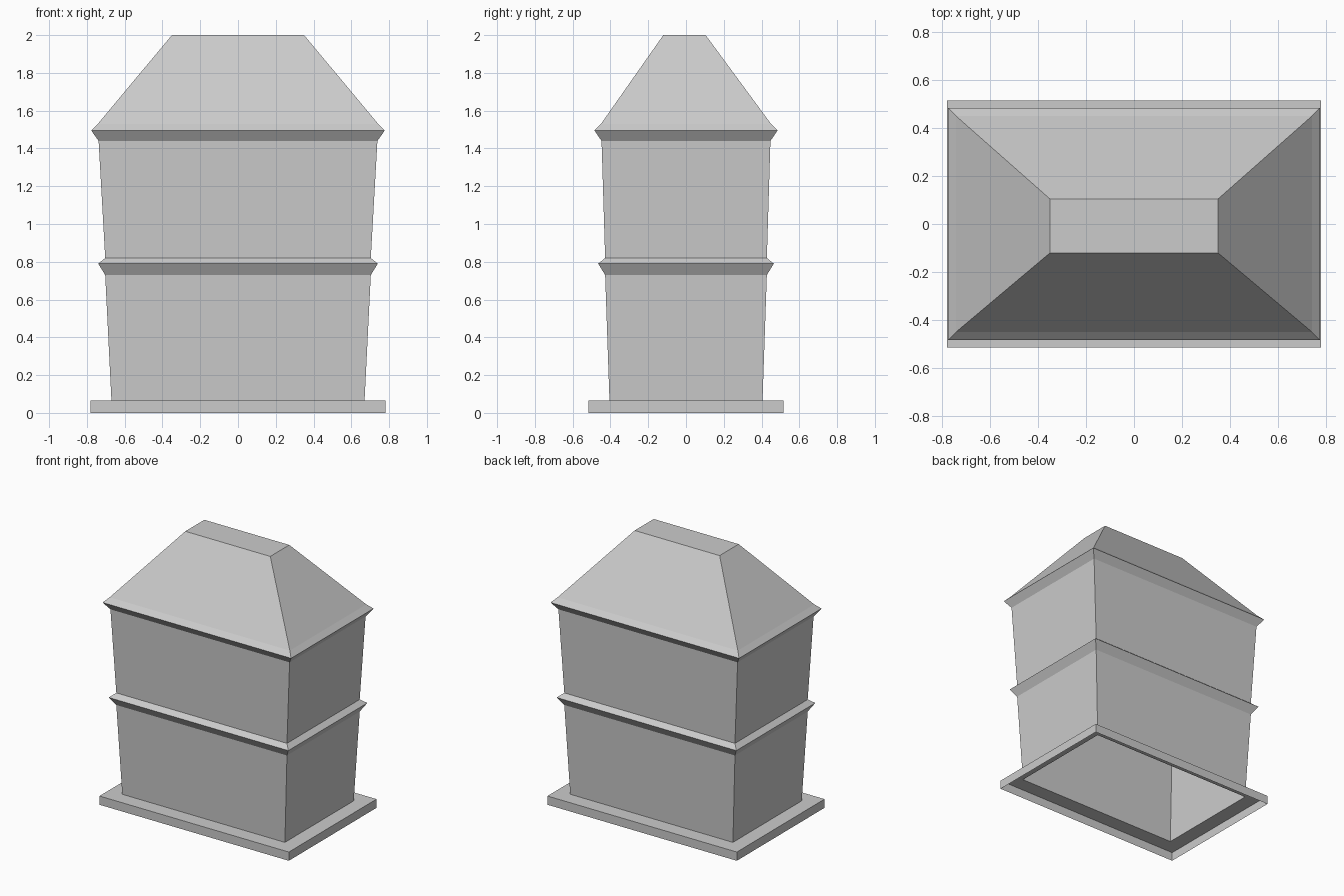
import bpy
import bmesh

cube = bpy.data.objects.get("Cube")
if cube:
    bpy.data.objects.remove(cube, do_unlink=True)

GREY = (0.6, 0.6, 0.6, 1.0)
stone = bpy.data.materials.new("plain_grey")
stone.use_nodes = True
stone.diffuse_color = GREY
stone.node_tree.nodes["Principled BSDF"].inputs["Base Color"].default_value = GREY


def shell(name, rings, capped=False):
    """Open rectangular shell through rings of (half width, half depth, height, y shift)."""
    bm = bmesh.new()
    loops = []
    for hx, hy, z, *shift in rings:
        cy = shift[0] if shift else 0
        corners = ((-hx, -hy), (hx, -hy), (hx, hy), (-hx, hy))
        loops.append([bm.verts.new((x, y + cy, z)) for x, y in corners])
    for low, high in zip(loops, loops[1:]):
        for i in range(4):
            j = (i + 1) % 4
            bm.faces.new((low[i], low[j], high[j], high[i]))
    if capped:
        bm.faces.new(loops[-1])
    mesh = bpy.data.meshes.new(name)
    bm.to_mesh(mesh)
    bm.free()
    mesh.materials.append(stone)
    obj = bpy.data.objects.new(name, mesh)
    bpy.context.collection.objects.link(obj)
    return obj


# Shared joints between the parts
foot = (0.67, 0.405, 0.065)
band_low = (0.703, 0.428, 0.73)
band_high = (0.703, 0.428, 0.82)
cornice_low = (0.738, 0.447, 1.44)
eave = (0.777, 0.485, 1.495)

# Plinth is an open skirt with a ledge running in to the walls
shell("plinth", [(0.78, 0.516, 0), (0.78, 0.516, 0.065), foot])
shell("lower_storey", [foot, band_low])
shell("middle_band", [band_low, (0.74, 0.465, 0.79), band_high])
shell("upper_storey", [band_high, cornice_low])
shell("cornice", [cornice_low, eave])

# Hipped roof with a slight flare at the eaves and a flat top
shell("roof", [eave, (0.742, 0.45, 1.53), (0.35, 0.112, 2.0, -0.008)], capped=True)
